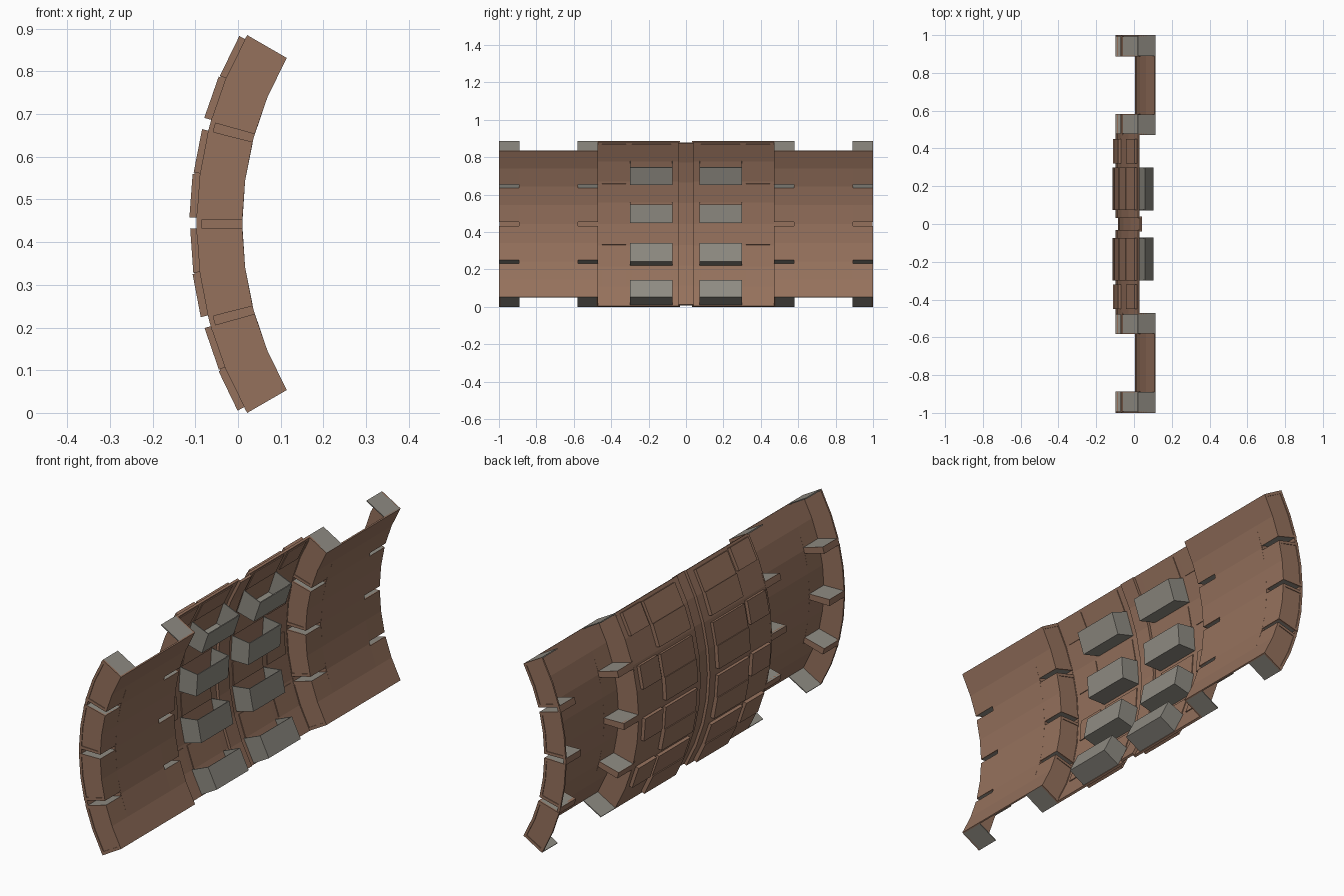
import bpy, bmesh, math

if "Cube" in bpy.data.objects:
    bpy.data.objects.remove(bpy.data.objects["Cube"])

CX, CZ = 0.788, 0.4425          # axis of the curved panel
R_IN, R_OUT = 0.778, 0.885      # trough floor / outer shell radius
GAP = 0.7                       # half slot width in degrees
SEGMENTS = [-30, -15, 0, 15]


def material(name, rgb):
    m = bpy.data.materials.new(name)
    m.diffuse_color = (*rgb, 1)
    m.use_nodes = True
    m.node_tree.nodes["Principled BSDF"].inputs["Base Color"].default_value = m.diffuse_color
    return m


BROWN = material("copper brown", (0.30, 0.165, 0.108))
GREY = material("warm grey", (0.275, 0.26, 0.225))


def add_bar(bm, a0, a1, r0, r1, y0, y1):
    """Faceted bar around the axis, with corners every 7.5 degrees."""
    inner = [k * 7.5 for k in range(-4, 5) if a0 + 0.01 < k * 7.5 < a1 - 0.01]
    rings = []
    for a in [a0] + inner + [a1]:
        t = math.radians(a)
        rings.append([bm.verts.new((CX - r * math.cos(t), y, CZ + r * math.sin(t)))
                      for r, y in ((r0, y0), (r1, y0), (r1, y1), (r0, y1))])
    for p, q in zip(rings, rings[1:]):
        for i in range(4):
            j = (i + 1) % 4
            bm.faces.new((p[i], p[j], q[j], q[i]))
    bm.faces.new(rings[0][::-1])
    bm.faces.new(rings[-1])


def part(name, bars, mat, mirror=True):
    bm = bmesh.new()
    for b in bars:
        add_bar(bm, *b)
    bmesh.ops.recalc_face_normals(bm, faces=bm.faces)
    me = bpy.data.meshes.new(name)
    bm.to_mesh(me)
    bm.free()
    me.materials.append(mat)
    ob = bpy.data.objects.new(name, me)
    bpy.context.collection.objects.link(ob)
    if mirror:
        mod = ob.modifiers.new("mirror", 'MIRROR')
        mod.use_axis = (False, True, False)
    return ob


def span(s):
    """Angles of one segment, with slots only between segments."""
    return (s if s == -30 else s + GAP, s + 15 if s == 15 else s + 15 - GAP)


# trough floor, notched by slots along both edges
floor = [(-30, 30, R_IN, R_IN + 0.006, 0.58, 0.89)]
for s in SEGMENTS:
    a, b = span(s)
    floor += [(a, b, R_IN, R_IN + 0.006, 0.47, 0.58),
              (a, b, R_IN, R_IN + 0.006, 0.89, 1.0)]
part("trough_floor", floor, BROWN)

# trough side walls with thin raised borders
walls = []
for s in SEGMENTS:
    a, b = span(s)
    for y, outer in ((0.478, 0.473), (0.992, 0.997)):
        face = 0.47 if outer < 0.5 else 1.0
        lo, hi = sorted((y, outer))
        walls.append((a, b, R_IN, R_OUT, lo, hi))
        lo, hi = sorted((outer, face))
        walls += [(a, b, R_IN, R_IN + 0.012, lo, hi),
                  (a, b, R_OUT - 0.012, R_OUT, lo, hi),
                  (a, a + 0.9, R_IN, R_OUT, lo, hi),
                  (b - 0.9, b, R_IN, R_OUT, lo, hi)]
part("trough_walls", walls, BROWN)

# grey gussets beside the slots and at both ends
gussets, strips = [], []
for y0, y1 in ((0.472, 0.58), (0.89, 0.998)):
    gussets += [(-30, -29.7, R_IN + 0.001, R_OUT, y0, y1),
                (29.7, 30, R_IN + 0.001, R_OUT, y0, y1)]
    for s in (-15, 0, 15):
        gussets += [(s - GAP - 0.25, s - GAP, R_IN + 0.001, R_OUT - 0.002, y0, y1),
                    (s + GAP, s + GAP + 0.25, R_IN + 0.001, R_OUT - 0.002, y0, y1)]
        strips.append((s - GAP - 0.25, s + GAP + 0.25, R_OUT - 0.012, R_OUT, y0, y1))
        ye = y1 if y1 < 0.6 else y0
        strips.append((s - GAP - 0.25, s + GAP + 0.25, R_IN + 0.001, R_OUT,
                       ye - 0.002, ye + 0.002))
part("slot_gussets", gussets, GREY)
part("slot_backs", strips, BROWN)

# outer shell, sunken centre channel and its two side steps
part("outer_shell", [(-30, 30, R_OUT - 0.010, R_OUT, 0.035, 0.472)], BROWN)
part("channel_sides", [(-30, 30, 0.862, R_OUT, 0.033, 0.040)], BROWN)
part("centre_channel", [(-30, 30, 0.862, 0.872, -0.034, 0.034)], BROWN, False)

# raised outer hatches and small square plates, with inner frames
hatches, squares, frames = [], [], []
for s in SEGMENTS:
    hatches += [(s + 1, s + 7.5, R_OUT - 0.001, 0.902, 0.075, 0.30),
                (s + 7.5, s + 14, R_OUT - 0.001, 0.898, 0.075, 0.30)]
    squares.append((s + 7.7, s + 14.3, R_OUT - 0.001, 0.900, 0.32, 0.45))
    frames += [(s + 7.7, s + 14.3, R_OUT - 0.014, R_OUT - 0.009, 0.32, 0.45),
               (s + 7.7, s + 14.3, R_OUT - 0.014, R_OUT - 0.009, 0.08, 0.29)]
part("hatches", hatches, BROWN)
part("square_plates", squares, BROWN)
part("inner_plates", frames, BROWN)

# grey open-topped trays on the inside
trays = []
for s in SEGMENTS:
    a, b = s + 0.3, s + 7.6
    trays += [(a, b, 0.787, 0.791, 0.072, 0.30),
              (a, a + 0.3, 0.787, 0.877, 0.072, 0.30),
              (a, b, 0.787, 0.877, 0.072, 0.076),
              (a, b, 0.787, 0.877, 0.296, 0.30)]
part("inner_trays", trays, GREY)
